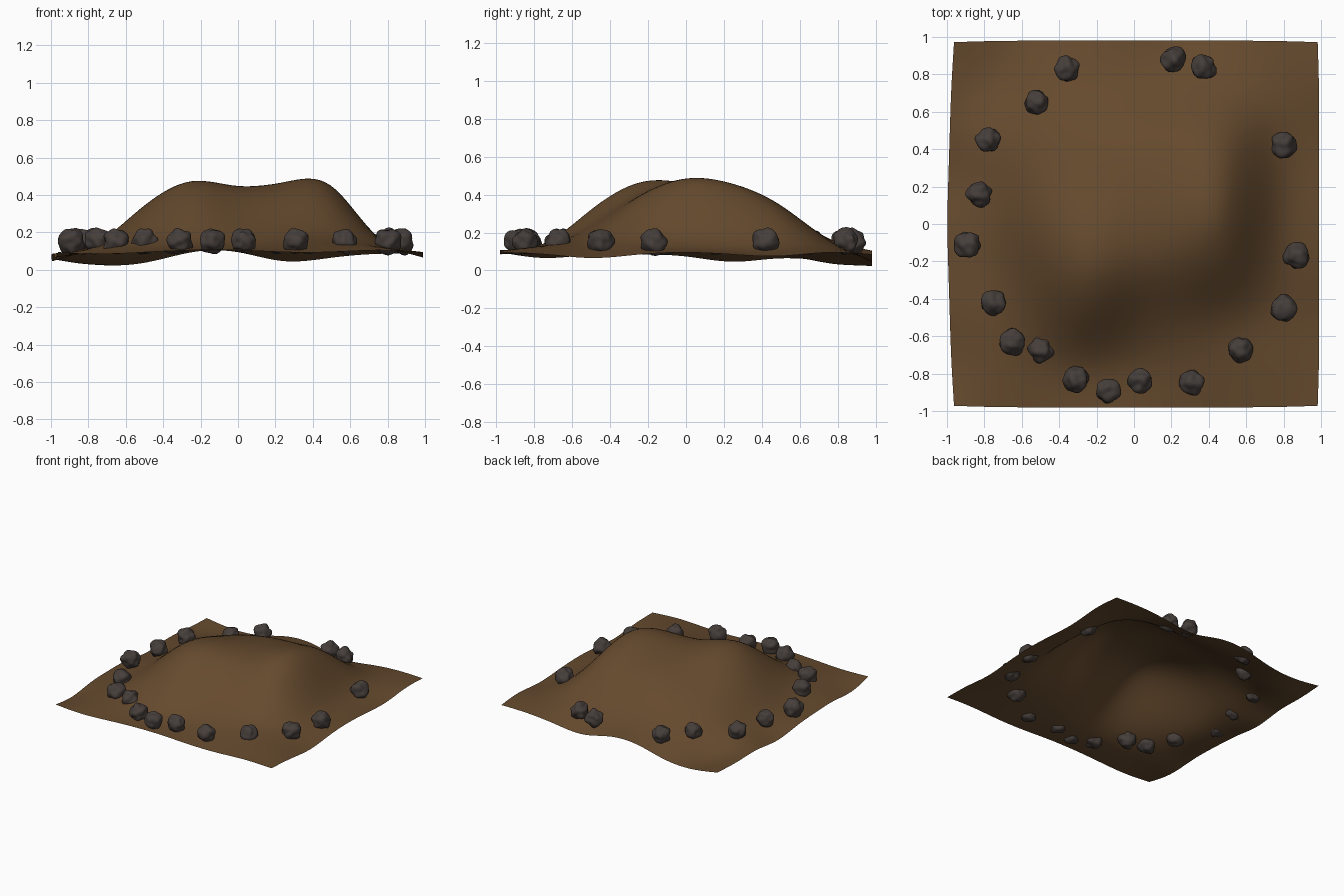
import bpy, bmesh, math, random
from mathutils import Vector, noise

if "Cube" in bpy.data.objects:
    bpy.data.objects.remove(bpy.data.objects["Cube"])

random.seed(4)


def material(name, rgb):
    m = bpy.data.materials.new(name)
    m.diffuse_color = (*rgb, 1)
    m.use_nodes = True
    m.node_tree.nodes["Principled BSDF"].inputs["Base Color"].default_value = m.diffuse_color
    return m


def finish(bm, name, mat, levels):
    for f in bm.faces:
        f.smooth = True
    me = bpy.data.meshes.new(name)
    bm.to_mesh(me)
    bm.free()
    me.materials.append(mat)
    ob = bpy.data.objects.new(name, me)
    bpy.context.collection.objects.link(ob)
    if levels:
        s = ob.modifiers.new("smooth", "SUBSURF")
        s.levels = s.render_levels = levels
        s.boundary_smooth = "PRESERVE_CORNERS"
    return ob


soil = material("soil", (0.13, 0.068, 0.027))
stone = material("stone", (0.06, 0.048, 0.043))

# Mound heights in hundredths, front row first, left to right
H = [[10, 9, 10, 11, 11, 10, 10, 11, 10],
     [7, 11, 14, 15, 14, 14, 14, 13, 9],
     [9, 13, 24, 34, 27, 24, 20, 14, 7],
     [9, 14, 33, 47, 42, 40, 36, 17, 9],
     [8, 15, 35, 46, 45, 47, 46, 18, 10],
     [5, 14, 30, 38, 42, 44, 43.5, 17, 9],
     [7, 12, 22, 30, 34, 35, 33, 15, 8],
     [6, 2, 12, 17, 18, 18, 16, 12, 10],
     [6, 3, 4.5, 10, 10, 5, 7, 9, 9]]
N = 9


def blur(g):
    # limit heights of the subdivided cage
    def line(r):
        return [r[i] if i in (0, N - 1) else (r[i - 1] + 4 * r[i] + r[i + 1]) / 6
                for i in range(N)]
    g = [line(r) for r in g]
    return [list(c) for c in zip(*[line(list(c)) for c in zip(*g)])]


# Sharpen the cage so the smoothed sheet passes through the heights
C = [r[:] for r in H]
for _ in range(3):
    B = blur(C)
    C = [[C[j][i] + H[j][i] - B[j][i] for i in range(N)] for j in range(N)]
C[7][1] = 0.5  # dip at the back left corner rests on the ground

# Ground sheet
bm = bmesh.new()
V = []
for j in range(N):
    y = -1 + j / 4
    row = []
    for i in range(N):
        x = -1 + i / 4
        px = x * (0.99 if x > 0 else 1 - 0.03 * abs(y))
        corner = 0.992 if abs(x * y) == 1 else 1
        row.append(bm.verts.new((px * corner, y * 0.98 * corner, C[j][i] / 100 - 0.005)))
    V.append(row)
for j in range(N - 1):
    for i in range(N - 1):
        bm.faces.new((V[j][i], V[j][i + 1], V[j + 1][i + 1], V[j + 1][i]))
finish(bm, "dirt_mound", soil, 3)

# Ring of stones
spots = [(-.36, .83), (.21, .88), (.37, .84), (-.52, .65), (-.78, .45), (-.83, .16),
         (-.89, -.11), (-.75, -.42), (-.65, -.63), (-.5, -.67), (-.31, -.83),
         (-.14, -.89), (.03, -.84), (.31, -.85), (.57, -.67), (.8, -.45),
         (.87, -.17), (.8, .42)]
for k, (x, y) in enumerate(spots):
    bm = bmesh.new()
    bmesh.ops.create_icosphere(bm, subdivisions=4, radius=1)
    off = Vector((k * 7.3, k * 3.1, 1.7))
    r = random.uniform(0.064, 0.07)
    for v in bm.verts:
        d = v.co.normalized()
        v.co = d * r * (1 + 0.24 * noise.noise(d * 1.5 + off))
        v.co += Vector((x, y, 0.152))
    finish(bm, "stone_%02d" % (k + 1), stone, 0)
